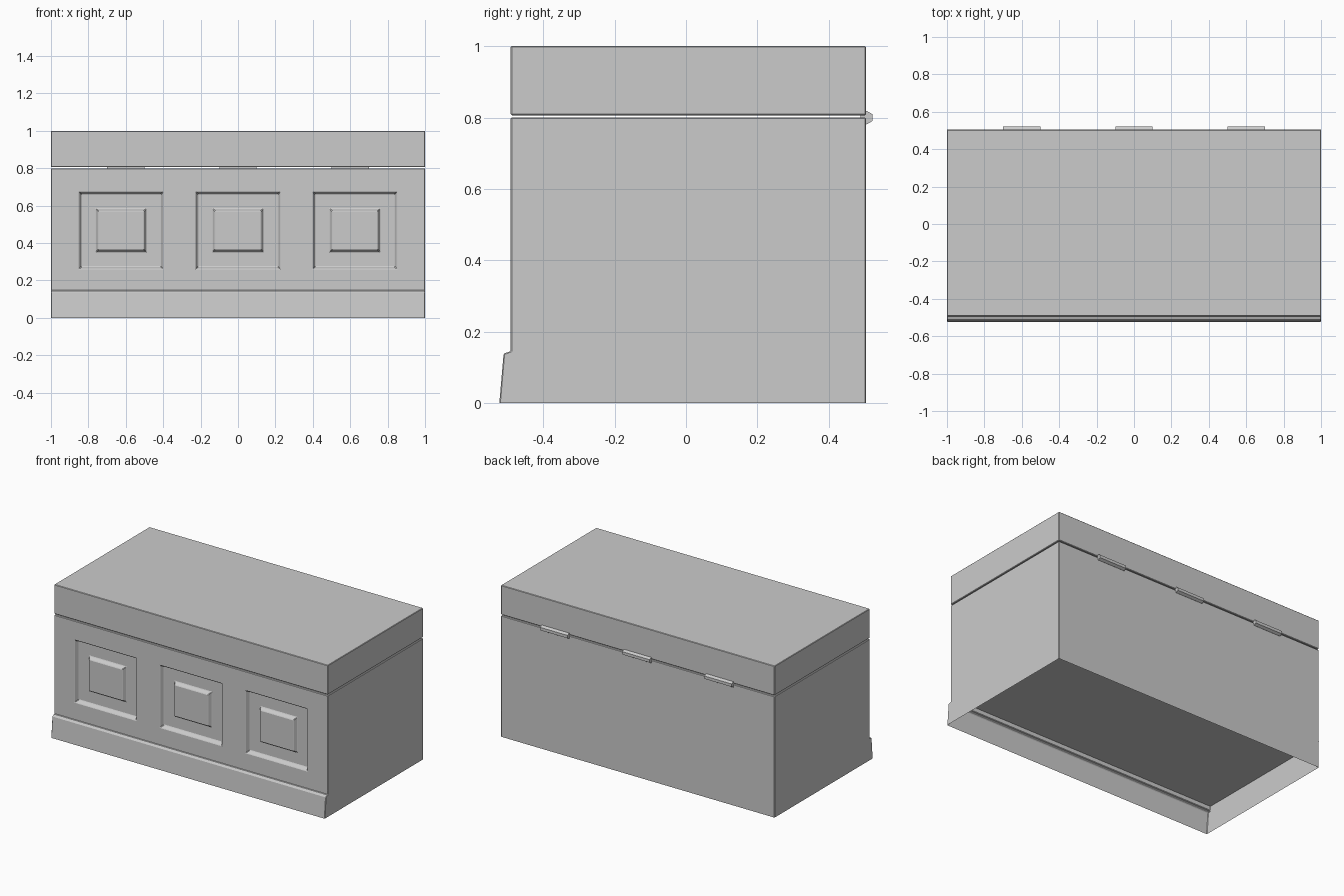
import bpy, bmesh, math
from mathutils import Matrix

if "Cube" in bpy.data.objects:
    bpy.data.objects.remove(bpy.data.objects["Cube"])

FRONT, BACK = -0.491, 0.504


def add_object(name, bm, bevel=0):
    mesh = bpy.data.meshes.new(name)
    bm.to_mesh(mesh)
    bm.free()
    obj = bpy.data.objects.new(name, mesh)
    bpy.context.collection.objects.link(obj)
    if bevel:
        mod = obj.modifiers.new("edge_bevel", 'BEVEL')
        mod.width = bevel
        mod.segments = 1
        mod.limit_method = 'ANGLE'
        mod.angle_limit = math.radians(50)
    return obj


def inset(bm, face, thickness, depth):
    bmesh.ops.inset_individual(bm, faces=[face], thickness=thickness,
                               depth=depth, use_even_offset=True)


# Chest body: side profile (y, z) swept along x, open underneath
profile = [(-0.523, 0), (-0.511, 0.139), (FRONT, 0.146), (FRONT, 0.262),
           (FRONT, 0.674), (FRONT, 0.8), (BACK, 0.8), (BACK, 0)]
columns = [-1, -0.85, -0.4, -0.226, 0.226, 0.4, 0.85, 1]
bm = bmesh.new()
rings = [[bm.verts.new((x, y, z)) for y, z in profile] for x in columns]
panels = []
for i, (a, b) in enumerate(zip(rings, rings[1:])):
    for j in range(len(profile) - 1):
        face = bm.faces.new((a[j], b[j], b[j + 1], a[j + 1]))
        if j == 3 and i in (1, 3, 5):
            panels.append(face)
bm.faces.new(rings[0])
bm.faces.new(rings[-1][::-1])
bm.normal_update()

# Front panels: bevelled recess with a raised centre block
for face in panels:
    inset(bm, face, 0.012, -0.025)
    inset(bm, face, 0.078, 0)
    inset(bm, face, 0.013, 0.023)
add_object("chest_body", bm, bevel=0.003)

# Raised floor seen from below
bm = bmesh.new()
bm.faces.new([bm.verts.new((x, y, 0.175)) for x, y in
              ((-1, FRONT), (-1, BACK), (1, BACK), (1, FRONT))])
add_object("chest_floor", bm)

# Lid, with a thin gap above the body
bm = bmesh.new()
bmesh.ops.create_cube(bm, size=1, matrix=Matrix.Translation((0, (FRONT + BACK) / 2, 0.9035))
                      @ Matrix.Diagonal((2, BACK - FRONT, 0.194, 1)))
add_object("lid", bm, bevel=0.003)

# Hexagonal hinge barrels along the back
for n, x in enumerate((-0.6, 0, 0.6), 1):
    bm = bmesh.new()
    ring = [(0.506 + 0.019 * math.sin(k * math.pi / 3), 0.8 + 0.019 * math.cos(k * math.pi / 3))
            for k in range(6)]
    base = bm.faces.new([bm.verts.new((x - 0.1, y, z)) for y, z in ring])
    ext = bmesh.ops.extrude_face_region(bm, geom=[base], use_keep_orig=True)
    bmesh.ops.translate(bm, vec=(0.2, 0, 0),
                        verts=[v for v in ext["geom"] if isinstance(v, bmesh.types.BMVert)])
    bmesh.ops.recalc_face_normals(bm, faces=bm.faces)
    add_object(f"hinge_{n}", bm)
